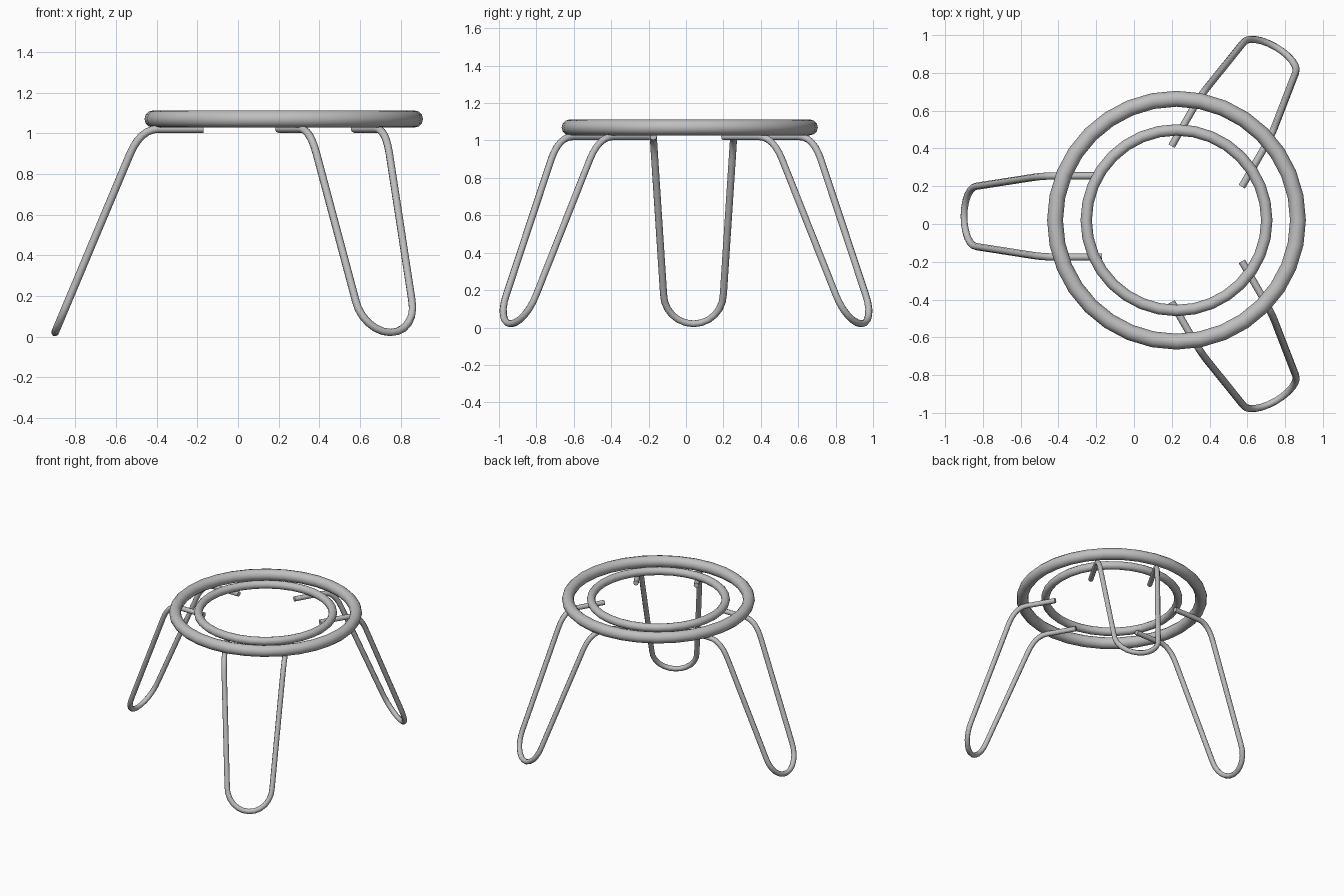
import bpy
from math import sin, cos, pi, radians
from mathutils import Vector

cube = bpy.data.objects.get("Cube")
if cube:
    bpy.data.objects.remove(cube, do_unlink=True)

# Single grey metal
metal = bpy.data.materials.new("grey_metal")
metal.use_nodes = True
GREY = (0.52, 0.52, 0.52, 1)
metal.diffuse_color = GREY
metal.node_tree.nodes["Principled BSDF"].inputs["Base Color"].default_value = GREY

TOP, FOOT, BEND = 1.021, 0.02, 0.18   # rod heights: mount, lowest point, start of foot curve
HALF_TOP, HALF_FOOT = 0.215, 0.16     # half spread of the two rods


def finish(obj, name):
    obj.name = name
    obj.data.name = name
    obj.data.materials.clear()
    obj.data.materials.append(metal)
    bpy.ops.object.shade_smooth_by_angle(angle=radians(50))


def ring(name, radius, thickness, segments):
    bpy.ops.mesh.primitive_torus_add(
        location=(0.225, 0.02, 1.07), major_radius=radius, minor_radius=thickness,
        major_segments=segments, minor_segments=12)
    finish(bpy.context.object, name)


def slant(z):
    """Outward reach of the sloping rod at height z."""
    return 0.73 - (z - FOOT) / 2.38


def hairpin_path():
    """Bent rod: mount, bend, slope, rounded foot, and back up again."""
    a = Vector((0.22, HALF_TOP, TOP))
    corner = Vector((slant(TOP), HALF_TOP, TOP))
    low = Vector((slant(BEND), HALF_FOOT, BEND))
    b = corner.lerp(low, 0.15)
    side = [Vector((0, HALF_TOP, TOP))]
    for i in range(7):
        t = i / 6
        side.append(a.lerp(corner, t).lerp(corner.lerp(b, t), t))
    foot = []
    for i in range(13):
        ang = pi * i / 12
        z = BEND - (BEND - FOOT) * sin(ang)
        foot.append(Vector((slant(z), HALF_FOOT * cos(ang), z)))
    back = [Vector((p.x, -p.y, p.z)) for p in reversed(side)]
    return side + foot + back


def leg(name, x, y, degrees):
    curve = bpy.data.curves.new(name, "CURVE")
    curve.dimensions = "3D"
    curve.bevel_depth = 0.019
    curve.bevel_resolution = 2
    curve.use_fill_caps = True
    path = hairpin_path()
    spline = curve.splines.new("POLY")
    spline.points.add(len(path) - 1)
    for point, p in zip(spline.points, path):
        point.co = (*p, 1)
    obj = bpy.data.objects.new(name, curve)
    bpy.context.collection.objects.link(obj)
    obj.location = (x, y, 0)
    obj.rotation_euler.z = radians(degrees)
    bpy.ops.object.select_all(action="DESELECT")
    obj.select_set(True)
    bpy.context.view_layer.objects.active = obj
    bpy.ops.object.convert(target="MESH")
    finish(bpy.context.object, name)


# Seat rings
ring("outer_seat_ring", 0.643, 0.042, 32)
ring("inner_seat_ring", 0.478, 0.03, 32)

# Three hairpin legs
leg("right_leg", -0.17, 0.04, 180)
leg("back_left_leg", 0.385, 0.305, 60)
leg("front_left_leg", 0.385, -0.305, -60)
